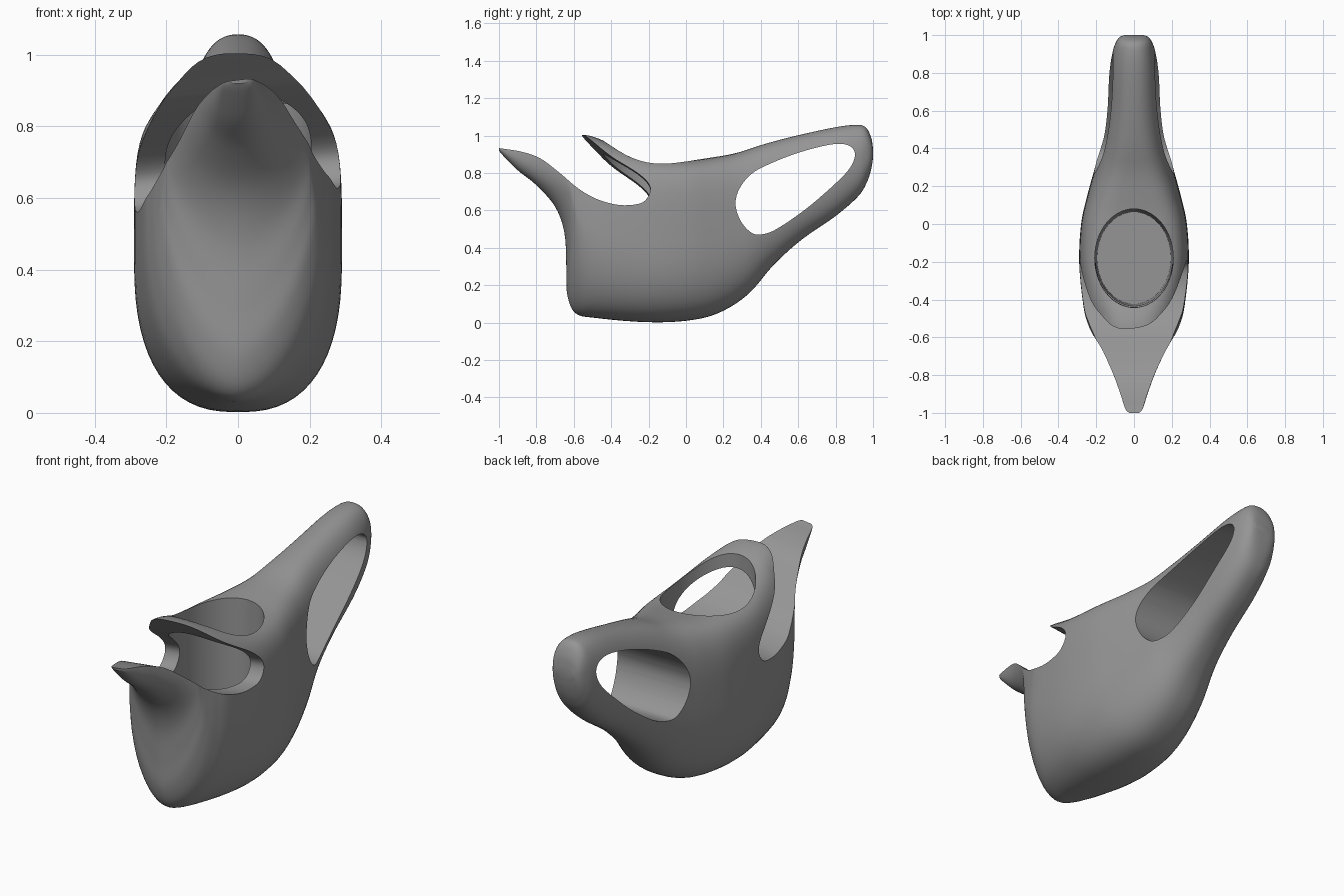
import bpy, bmesh
from math import sin, cos, pi
from mathutils import Vector

if "Cube" in bpy.data.objects:
    bpy.data.objects.remove(bpy.data.objects["Cube"])


def spline(points, steps, closed=False):
    """Catmull-Rom through points of any dimension."""
    n, out = len(points), []
    pick = (lambda i: points[i % n]) if closed else (lambda i: points[max(0, min(n - 1, i))])
    for i in range(n if closed else n - 1):
        p, q, r, s = (pick(i + k) for k in (-1, 0, 1, 2))
        for j in range(steps):
            t = j / steps
            out.append([0.5 * (2 * b + (c - a) * t + (2 * a - 5 * b + 4 * c - d) * t * t
                               + (3 * b - a - 3 * c + d) * t ** 3)
                        for a, b, c, d in zip(p, q, r, s)])
    return out if closed else out + [list(points[-1])]


def loft(name, rings):
    """Skin a list of equal rings and cap both ends."""
    bm = bmesh.new()
    loops = [[bm.verts.new(p) for p in ring] for ring in rings]
    n = len(loops[0])
    for a, b in zip(loops, loops[1:]):
        for i in range(n):
            bm.faces.new((a[i], a[(i + 1) % n], b[(i + 1) % n], b[i]))
    bm.faces.new(loops[0])
    bm.faces.new(loops[-1])
    bmesh.ops.recalc_face_normals(bm, faces=bm.faces)
    mesh = bpy.data.meshes.new(name)
    bm.to_mesh(mesh)
    bm.free()
    ob = bpy.data.objects.new(name, mesh)
    bpy.context.collection.objects.link(ob)
    return ob


def side_cutter(name, profile, shear=0.0):
    """Side profile (y, z) pushed through the whole width."""
    return loft(name, [[(x, y, z + shear * x) for y, z in profile] for x in (-0.5, 0.5)])


def power(v, e):
    return (1 if v >= 0 else -1) * abs(v) ** e


# Body, spout and handle: sections (top y, top z, bottom y, bottom z, half width)
sections = [
    (-1.0, 0.94, -1.0, 0.92, 0.025), (-0.985, 0.95, -0.975, 0.89, 0.045),
    (-0.9, 0.97, -0.9, 0.815, 0.072), (-0.8, 0.99, -0.8, 0.735, 0.108),
    (-0.68, 1.005, -0.7, 0.62, 0.158), (-0.6, 1.01, -0.65, 0.48, 0.194),
    (-0.56, 1.005, -0.64, 0.3, 0.208), (-0.52, 1.0, -0.635, 0.15, 0.222),
    (-0.47, 0.985, -0.59, 0.05, 0.243), (-0.4, 0.955, -0.48, 0.025, 0.267),
    (-0.2, 0.88, -0.22, 0.003, 0.29), (0.0, 0.868, 0.0, 0.01, 0.28),
    (0.15, 0.885, 0.17, 0.05, 0.245), (0.28, 0.91, 0.33, 0.15, 0.205),
    (0.42, 0.955, 0.47, 0.31, 0.17), (0.6, 1.002, 0.62, 0.445, 0.15),
    (0.8, 1.045, 0.8, 0.57, 0.132), (0.91, 1.057, 0.92, 0.675, 0.112),
    (0.96, 1.045, 0.967, 0.75, 0.095), (0.99, 0.99, 0.99, 0.82, 0.075),
    (1.0, 0.93, 1.0, 0.88, 0.05)]
# Roundness of the upper and lower half of each section (1 = ellipse, less = squarer)
upper = [0.8] * 5 + [0.75, 0.72, 0.7, 0.68, 0.62, 0.45, 0.45, 0.55, 0.65, 0.75] + [0.85] * 6
lower = [0.9] * 4 + [1.0, 1.2, 1.3, 1.25, 1.1, 0.9, 0.8, 0.8] + [0.8] * 9
rings = []
for ty, tz, by, bz, w, eu, el in spline([s + e for s, e in zip(sections, zip(upper, lower))], 5):
    top, bottom = Vector((0, ty, tz)), Vector((0, by, bz))
    mid, half = (top + bottom) / 2, (top - bottom) / 2
    ring = []
    for i in range(64):
        s, c = sin(2 * pi * i / 64), cos(2 * pi * i / 64)
        e = eu if s > 0 else el
        ring.append(mid + half * power(s, e) + Vector((w * power(c, e), 0, 0)))
    rings.append(ring)
body = loft("pouring_vessel", rings)

# Slot that separates the spout from the upper lip
slot = spline([(-1.03, 0.938), (-0.98, 0.925), (-0.88, 0.905), (-0.78, 0.865), (-0.68, 0.785),
               (-0.58, 0.695), (-0.48, 0.632), (-0.38, 0.6), (-0.3, 0.595), (-0.23, 0.61),
               (-0.193, 0.66), (-0.2, 0.71), (-0.26, 0.77), (-0.4, 0.865), (-0.5, 0.955),
               (-0.58, 1.03)], 5) + [[-0.7, 1.3], [-1.1, 1.3]]
slot_cutter = side_cutter("slot_cutter", slot, 0.12)

# Finger hole of the handle
grip = spline([(0.265, 0.63), (0.285, 0.715), (0.35, 0.795), (0.45, 0.85), (0.6, 0.908),
               (0.75, 0.948), (0.84, 0.955), (0.89, 0.933), (0.903, 0.89), (0.875, 0.825),
               (0.8, 0.745), (0.65, 0.615), (0.5, 0.51), (0.42, 0.475), (0.355, 0.478),
               (0.295, 0.54)], 5, closed=True)
grip_cutter = side_cutter("grip_cutter", grip)

# Filling hole and inner cavity
cavity_cutter = loft("cavity_cutter", [
    [(r * 0.21 * cos(a), -0.18 + r * 0.262 * sin(a), z) for a in (2 * pi * i / 64 for i in range(64))]
    for z, r in ((0.15, 0.93), (0.85, 0.99), (1.2, 1.02))])

cutters = (slot_cutter, grip_cutter, cavity_cutter)
for cutter in cutters:
    cutter.hide_render = True
    mod = body.modifiers.new(cutter.name, 'BOOLEAN')
    mod.operation, mod.solver, mod.object = 'DIFFERENCE', 'EXACT', cutter

# Apply the cuts, then shade smooth with crisp rims
bpy.context.view_layer.update()
result = bpy.data.meshes.new_from_object(body.evaluated_get(bpy.context.evaluated_depsgraph_get()))
body.modifiers.clear()
body.data = result
for cutter in cutters:
    bpy.data.objects.remove(cutter)

# Dark grey finish
grey = bpy.data.materials.new("dark_grey")
grey.diffuse_color = (0.3, 0.3, 0.3, 1)
grey.use_nodes = True
grey.node_tree.nodes["Principled BSDF"].inputs["Base Color"].default_value = grey.diffuse_color
body.data.materials.clear()
body.data.materials.append(grey)
bpy.context.view_layer.objects.active = body
body.select_set(True)
bpy.ops.object.shade_smooth_by_angle(angle=0.6)
